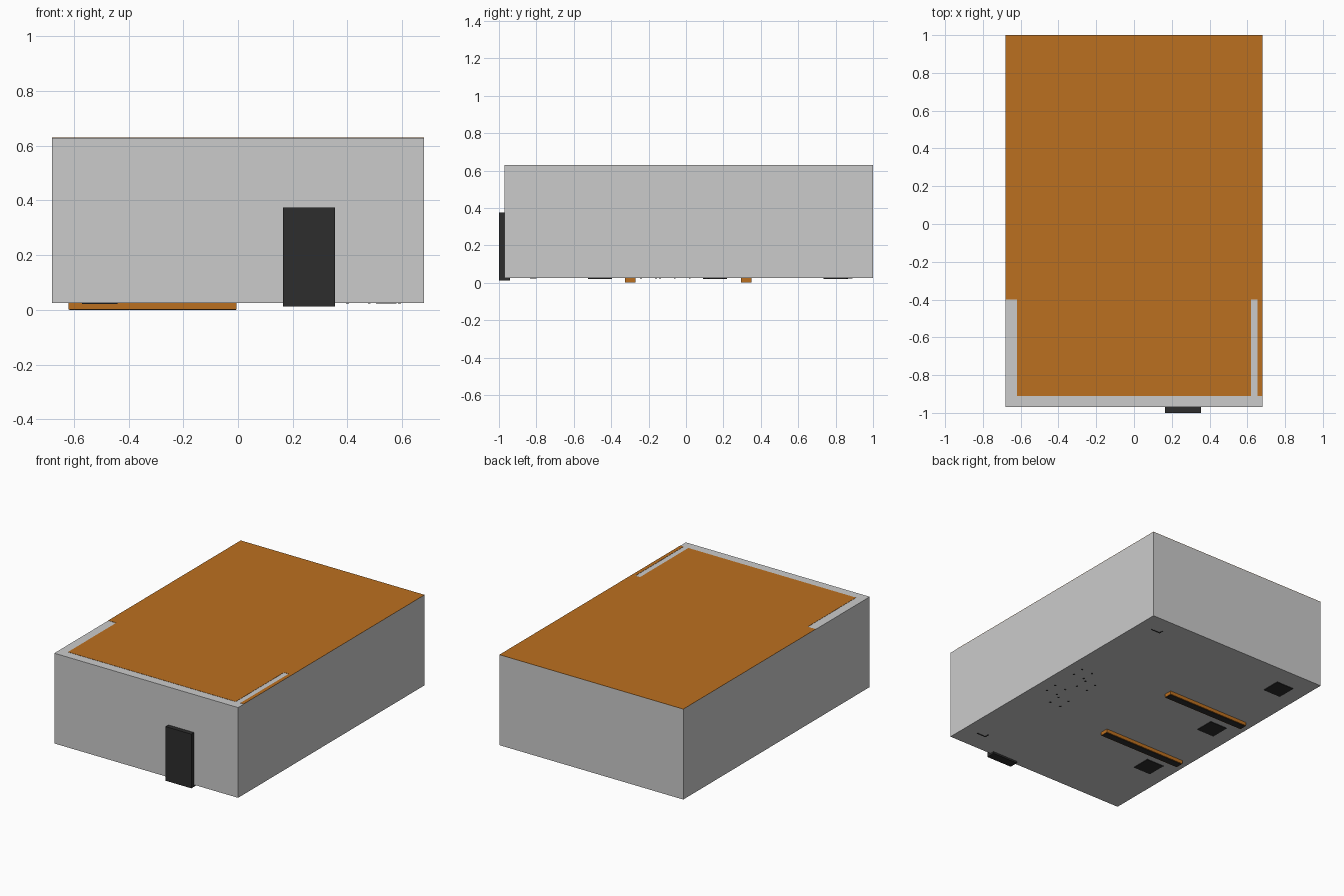
import bpy, bmesh
from mathutils import Matrix, Vector

if "Cube" in bpy.data.objects:
    bpy.data.objects.remove(bpy.data.objects["Cube"])


def material(name, colour):
    m = bpy.data.materials.new(name)
    m.diffuse_color = (*colour, 1)
    m.use_nodes = True
    m.node_tree.nodes["Principled BSDF"].inputs["Base Color"].default_value = m.diffuse_color
    return m


WOOD = material("wood", (0.5, 0.16, 0.014))
BLACK = material("black", (0.026, 0.026, 0.026))


def boxes(name, ranges, mat=None):
    """One object made of boxes given as (x0, x1, y0, y1, z0, z1)."""
    bm = bmesh.new()
    for x0, x1, y0, y1, z0, z1 in ranges:
        centre = Vector((x0 + x1, y0 + y1, z0 + z1)) / 2
        size = Matrix.Diagonal((x1 - x0, y1 - y0, z1 - z0, 1))
        bmesh.ops.create_cube(bm, size=1, matrix=Matrix.Translation(centre) @ size)
    me = bpy.data.meshes.new(name)
    bm.to_mesh(me)
    bm.free()
    ob = bpy.data.objects.new(name, me)
    bpy.context.collection.objects.link(ob)
    if mat:
        me.materials.append(mat)
    return ob


# Room shell
X, Y0, Y1, BASE, TOP, T = 0.68, -0.97, 1.0, 0.025, 0.63, 0.06
boxes("floor", [(-X, X, Y0, Y1, BASE, BASE + 0.02)])
boxes("walls", [
    (-X, -X + T, Y0, Y1, BASE + 0.02, TOP - 0.02),
    (X - T, X, Y0, Y1, BASE + 0.02, TOP - 0.02),
    (-X + T, X - T, Y0, Y0 + T, BASE + 0.02, TOP - 0.02),
    (-X + T, X - T, Y1 - T, Y1, BASE + 0.02, TOP - 0.02),
])
boxes("wall_cap", [(-X, X, Y0, Y1, TOP - 0.02, TOP - 0.0015)])

# Wooden roof panel, leaving the wall tops bare at the front
boxes("roof", [
    (-X, X, -0.40, Y1, TOP - 0.0015, TOP),
    (-X + T, X - T, Y0 + T, -0.40, TOP - 0.0015, TOP),
    (X - 0.025, X, Y0 + T, -0.40, TOP - 0.0015, TOP),
], WOOD)

# Front door
boxes("door", [(0.165, 0.355, -1.0, -0.94, 0.013, 0.375)], BLACK)

# Partitions between the booths, with dark undersides
for i, y in enumerate((-0.297, 0.322)):
    boxes(f"partition_{i}", [(-0.62, -0.005, y - 0.028, y + 0.028, 0.002, 0.4)], WOOD)
    boxes(f"partition_base_{i}", [(-0.615, -0.008, y - 0.022, y + 0.022, 0, 0.002)], BLACK)

# Booth tables on square pedestals
for i, y in enumerate((-0.46, 0.155, 0.80)):
    boxes(f"table_pedestal_{i}", [
        (-0.57, -0.44, y - 0.065, y + 0.065, 0.021, 0.06),
        (-0.525, -0.485, y - 0.02, y + 0.02, 0.06, 0.2)], BLACK)
    boxes(f"table_top_{i}", [(-0.61, -0.33, y - 0.11, y + 0.11, 0.2, 0.22)], WOOD)

# Chairs whose leg tips show under the floor
for i, (x, y) in enumerate(((0.44, -0.2), (0.55, -0.1), (0.44, 0.06), (0.55, 0.16))):
    legs = [(x + a - 0.005, x + a + 0.005, y + b - 0.005, y + b + 0.005, 0.023, 0.13)
            for a in (-0.04, 0.04) for b in (-0.04, 0.04)]
    boxes(f"chair_legs_{i}", legs, BLACK)
    boxes(f"chair_seat_{i}", [
        (x - 0.05, x + 0.05, y - 0.05, y + 0.05, 0.13, 0.15),
        (x + 0.035, x + 0.05, y - 0.05, y + 0.05, 0.15, 0.27)], WOOD)

# Corner stands
for i, y in enumerate((-0.83, 0.86)):
    boxes(f"corner_stand_{i}", [
        (0.51, 0.58, y - 0.004, y + 0.004, 0.0235, 0.2),
        (0.51, 0.518, y - 0.004, y + 0.03, 0.0235, 0.2)], BLACK)
